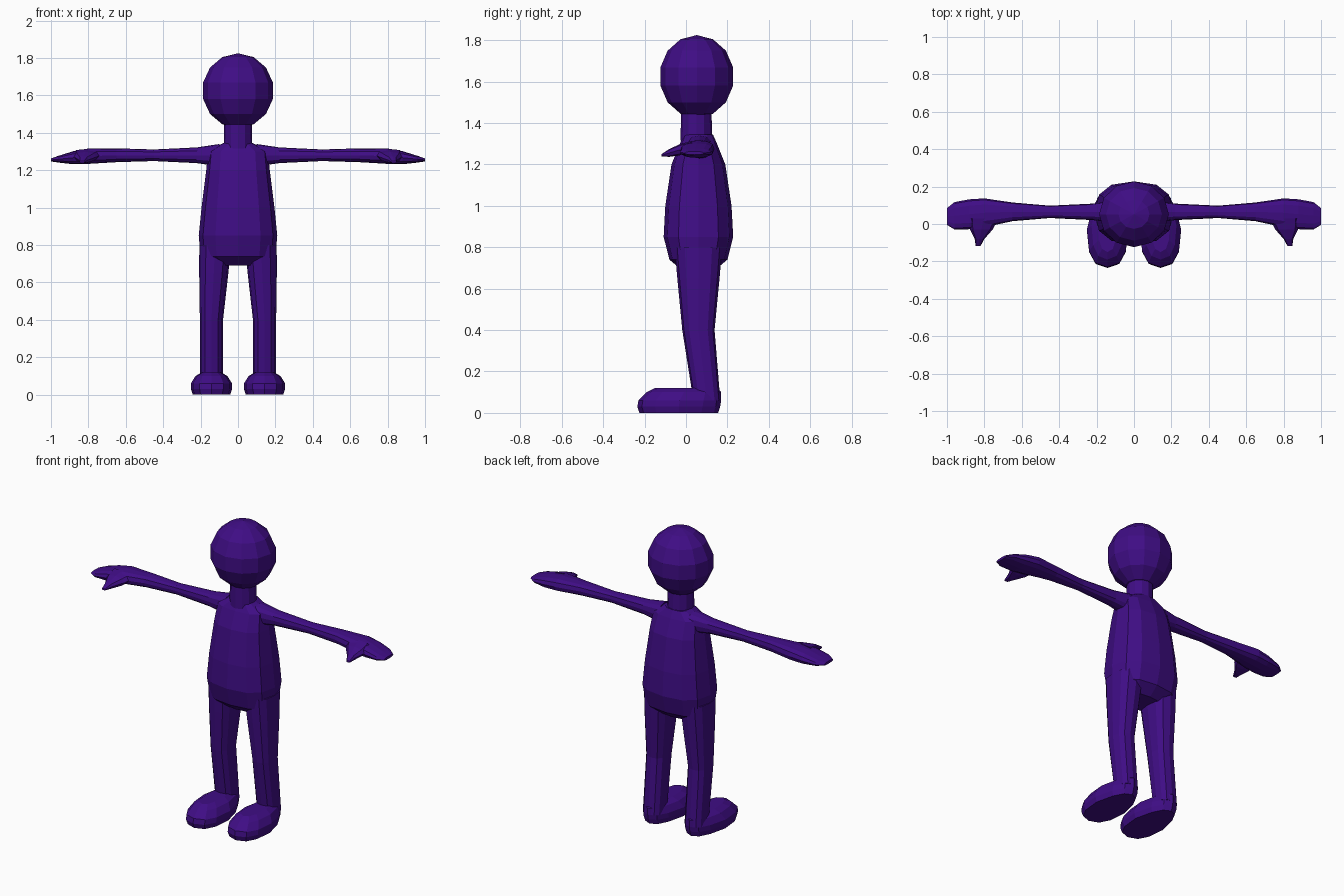
import bpy
import bmesh
from math import sin, cos, pi, copysign
from mathutils import Matrix

cube = bpy.data.objects.get("Cube")
if cube:
    bpy.data.objects.remove(cube, do_unlink=True)

purple = bpy.data.materials.new("deep purple")
purple.use_nodes = True
color = (0.05, 0.004, 0.235, 1)
purple.diffuse_color = color
purple.node_tree.nodes["Principled BSDF"].inputs["Base Color"].default_value = color

X, Y, Z = range(3)


def finish(name, bm, mirror=False):
    """Turn the bmesh into a flat shaded purple object."""
    bmesh.ops.recalc_face_normals(bm, faces=bm.faces)
    mesh = bpy.data.meshes.new(name)
    bm.to_mesh(mesh)
    bm.free()
    mesh.materials.append(purple)
    obj = bpy.data.objects.new(name, mesh)
    bpy.context.collection.objects.link(obj)
    if mirror:
        modifier = obj.modifiers.new("Mirror", "MIRROR")
        modifier.use_mirror_merge = False


def squared(value, power):
    return copysign(abs(value) ** power, value)


def loft(name, axis, centre, rings, power=0.8, taper=0, mirror=False, sides=12):
    """Skin rings of (position, half width, half depth) strung along an axis.

    centre gives the middle of the ring at a position; taper narrows the
    far side of every ring.
    """
    bm = bmesh.new()
    previous = None
    for position, width, depth in rings:
        middle_u, middle_v = centre(position)
        loop = []
        for i in range(sides):
            angle = 2 * pi * i / sides
            u = squared(cos(angle), power)
            v = squared(sin(angle), power)
            u *= 1 - taper * max(v, 0)
            corner = [middle_u + width * u, middle_v + depth * v]
            corner.insert(axis, position)
            loop.append(bm.verts.new(corner))
        if previous:
            for i in range(sides):
                bm.faces.new((previous[i - 1], previous[i], loop[i], loop[i - 1]))
        else:
            bm.faces.new(loop)
        previous = loop
    bm.faces.new(previous)
    finish(name, bm, mirror)


# Centre lines of the parts
def body_line(z):
    return 0, 0.06


def leg_line(z):
    knee = 0.4
    return 0.142 - max(z - knee, 0) * 0.05, 0.06 + max(knee - z, 0) * 0.12


def foot_line(z):
    return 0.142, -0.035 + max(z - 0.05, 0) / 2


def arm_line(x):
    droop = max(x - 0.75, 0) / 10
    return 0.065 - droop, 1.28 - droop


def thumb_line(y):
    return 0.81 - 0.2 * y, 1.28 + 0.3 * y


# Head and neck
head = bmesh.new()
bmesh.ops.create_uvsphere(
    head, u_segments=12, v_segments=7, radius=1,
    matrix=Matrix.LocRotScale((0, 0.052, 1.625), None, (0.191, 0.18, 0.2)))
finish("head", head)

neck = bmesh.new()
bmesh.ops.create_cone(
    neck, cap_ends=True, segments=12, radius1=0.077, radius2=0.073, depth=0.15,
    matrix=Matrix.Translation((0, 0.05, 1.39)))
finish("neck", neck)

# Torso, rounded under the hips and sloped at the shoulders
loft("torso", Z, body_line, [
    (0.69, 0.12, 0.08),
    (0.74, 0.2, 0.14),
    (0.85, 0.21, 0.168),
    (1, 0.195, 0.16),
    (1.2, 0.17, 0.13),
    (1.3, 0.16, 0.09),
    (1.345, 0.08, 0.07),
])

# Legs bent slightly at the knee
loft("legs", Z, leg_line, [
    (0.06, 0.062, 0.065),
    (0.4, 0.062, 0.078),
    (0.65, 0.078, 0.102),
    (0.8, 0.085, 0.115),
], mirror=True)

# Feet, wide at the toes and narrow at the heel
loft("feet", Z, foot_line, [
    (0, 0.1, 0.19),
    (0.03, 0.11, 0.2),
    (0.06, 0.11, 0.2),
    (0.1, 0.085, 0.18),
    (0.12, 0.05, 0.15),
], taper=0.3, mirror=True)

# Arms ending in mitten hands
loft("arms", X, arm_line, [
    (0.1, 0.06, 0.06),
    (0.22, 0.044, 0.042),
    (0.45, 0.033, 0.031),
    (0.65, 0.05, 0.037),
    (0.8, 0.077, 0.041),
    (0.88, 0.08, 0.035),
    (0.96, 0.073, 0.018),
    (1, 0.045, 0.008),
], mirror=True)

# Thumbs pointing forward from the hands
loft("thumbs", Y, thumb_line, [
    (0.03, 0.08, 0.025),
    (-0.03, 0.06, 0.027),
    (-0.08, 0.026, 0.019),
    (-0.118, 0.013, 0.006),
], mirror=True, sides=8)
